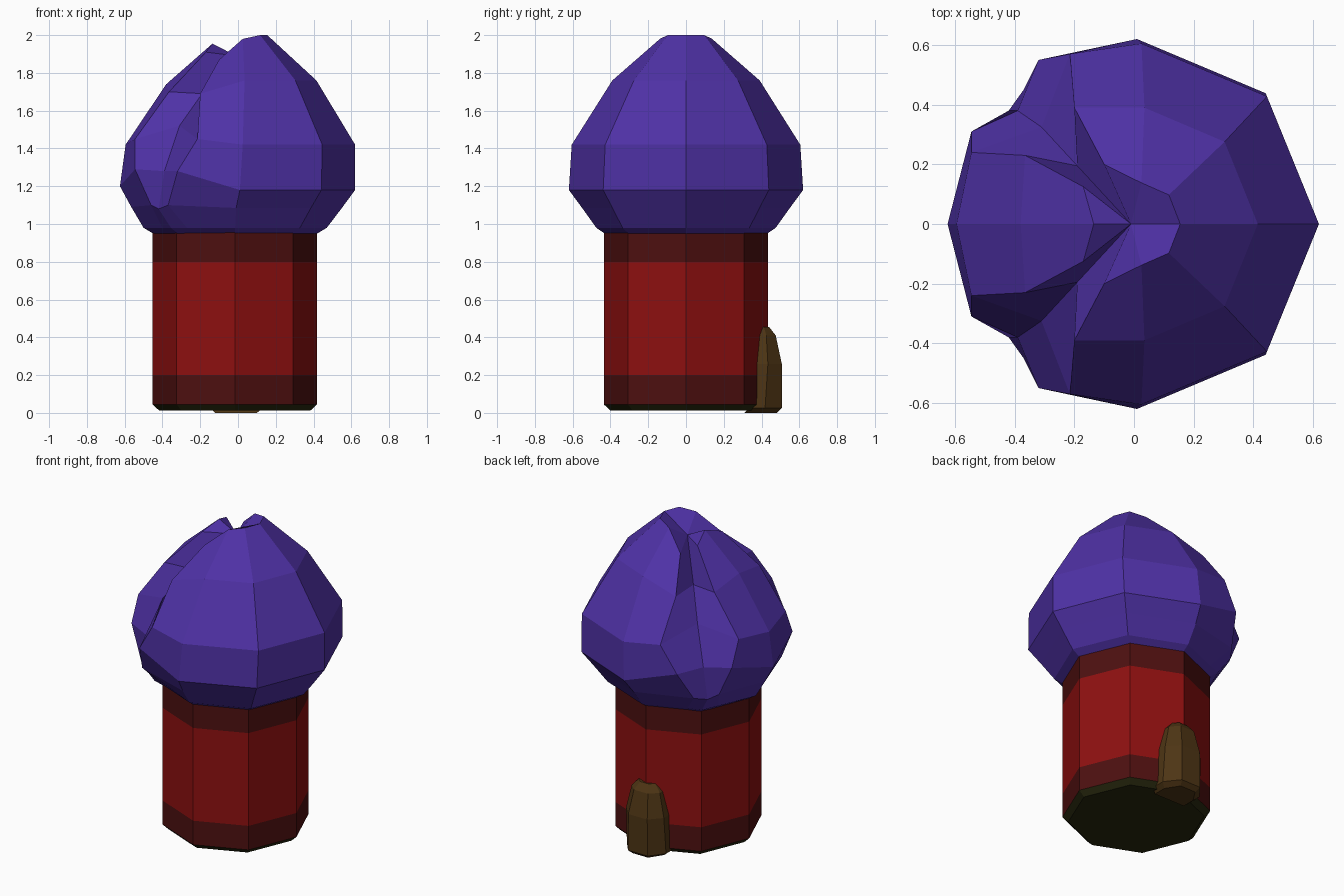
import bpy, bmesh, math

if "Cube" in bpy.data.objects:
    bpy.data.objects.remove(bpy.data.objects["Cube"])


def material(name, rgb):
    m = bpy.data.materials.new(name)
    m.diffuse_color = (*rgb, 1)
    m.use_nodes = True
    m.node_tree.nodes["Principled BSDF"].inputs["Base Color"].default_value = m.diffuse_color
    return m


PURPLE = material("purple", (0.078, 0.031, 0.38))
RED = material("red", (0.27, 0.005, 0.005))
DARK_RED = material("dark red", (0.075, 0.005, 0.005))
OLIVE = material("dark olive", (0.02, 0.02, 0.004))
BROWN = material("brown", (0.075, 0.035, 0.007))


def finish(bm, name, mats):
    bmesh.ops.recalc_face_normals(bm, faces=bm.faces[:])
    me = bpy.data.meshes.new(name)
    bm.to_mesh(me)
    bm.free()
    for m in mats:
        me.materials.append(m)
    ob = bpy.data.objects.new(name, me)
    bpy.context.collection.objects.link(ob)
    return ob


def loft(bm, rings, closed):
    """Bridge rows of points with quads; returns the rows of vertices."""
    rows = [[bm.verts.new(p) for p in r] for r in rings]
    n = len(rows[0])
    for a, b in zip(rows, rows[1:]):
        for i in range(n if closed else n - 1):
            j = (i + 1) % n
            bm.faces.new((a[i], a[j], b[j], b[i]))
    return rows


# Body: eight-sided column with dark bands and an olive underside
bm = bmesh.new()
prof = [(0.40, 0.012), (0.435, 0.045), (0.435, 0.2), (0.435, 0.8), (0.435, 0.955)]
rings = [[(-0.017 + r * math.cos(k * math.pi / 4), r * math.sin(k * math.pi / 4), z)
          for k in range(8)] for r, z in prof]
rows = loft(bm, rings, True)
bm.faces.new(rows[0])
bm.faces.new(rows[-1])
for f in bm.faces:
    z = f.calc_center_median().z
    f.material_index = 2 if z < 0.04 else 0 if 0.2 < z < 0.8 else 1
finish(bm, "column_body", [RED, DARK_RED, OLIVE])

# Cap: right-hand side rows (centre x, x reach, y reach, z)
side = [(-0.015, 0.42, 0.43, 0.95), (-0.015, 0.47, 0.475, 0.98), (-0.01, 0.55, 0.55, 1.085),
        (0.01, 0.62, 0.62, 1.18), (0.025, 0.62, 0.605, 1.42), (0.035, 0.415, 0.39, 1.76),
        (0.025, 0.155, 0.138, 2.0)]
# Groove rows: near lip, groove floor, flap edge, flap middle (x, z)
groove = [
    ((-0.25, 0.335, 0.95), (-0.32, 0.31, 0.95), (-0.35, 0.25, 0.95), (-0.45, 0.95)),
    ((-0.27, 0.37, 0.98), (-0.355, 0.345, 0.98), (-0.40, 0.24, 0.98), (-0.50, 0.98)),
    ((-0.37, 0.45, 1.10), (-0.42, 0.38, 1.08), (-0.46, 0.32, 1.10), (-0.565, 1.09)),
    ((-0.32, 0.55, 1.28), (-0.39, 0.38, 1.28), (-0.545, 0.31, 1.29), (-0.625, 1.20)),
    ((-0.215, 0.57, 1.45), (-0.31, 0.325, 1.52), (-0.545, 0.24, 1.45), (-0.595, 1.42)),
    ((-0.20, 0.39, 1.69), (-0.19, 0.195, 1.69), (-0.365, 0.23, 1.70), (-0.38, 1.74)),
    ((-0.10, 0.20, 1.87), (-0.01, 0.0, 1.89), (-0.17, 0.125, 1.91), (-0.135, 1.955))]
bm = bmesh.new()
s = math.sqrt(0.5)
rings = []
for (c, ax, cy, z), (d, e, f, g) in zip(side, groove):
    zc = min(z, 1.98)
    rings.append([(ax, 0, z), (c + s * (ax - c), s * cy, z), (c, cy, zc),
                  d, e, f, (g[0], 0, g[1])])
A, B, C, D, E, F, G = loft(bm, rings, False)[-1]
for face in ((A, B, C, E), (C, D, E), (E, F, G)):
    bm.faces.new(face)
cap = finish(bm, "notched_cap", [PURPLE])
mir = cap.modifiers.new("mirror", "MIRROR")
mir.use_axis = (False, True, False)
mir.use_clip = True

# Rounded peg at the back of the base: (half width, outer y, inner y, z)
bm = bmesh.new()
prof = [(0.11, 0.48, 0.31, 0.0), (0.14, 0.507, 0.33, 0.025), (0.135, 0.507, 0.36, 0.26),
        (0.10, 0.475, 0.375, 0.41), (0.06, 0.44, 0.385, 0.455)]
rings = [[(-0.01 + w * x, yi + (yo - yi) * t, z)
          for x, t in ((1, 0), (1, 0.5), (0.5, 1), (-0.5, 1), (-1, 0.5), (-1, 0))]
         for w, yo, yi, z in prof]
rows = loft(bm, rings, True)
bm.faces.new(rows[0])
bm.faces.new(rows[-1])
finish(bm, "back_peg", [BROWN])
